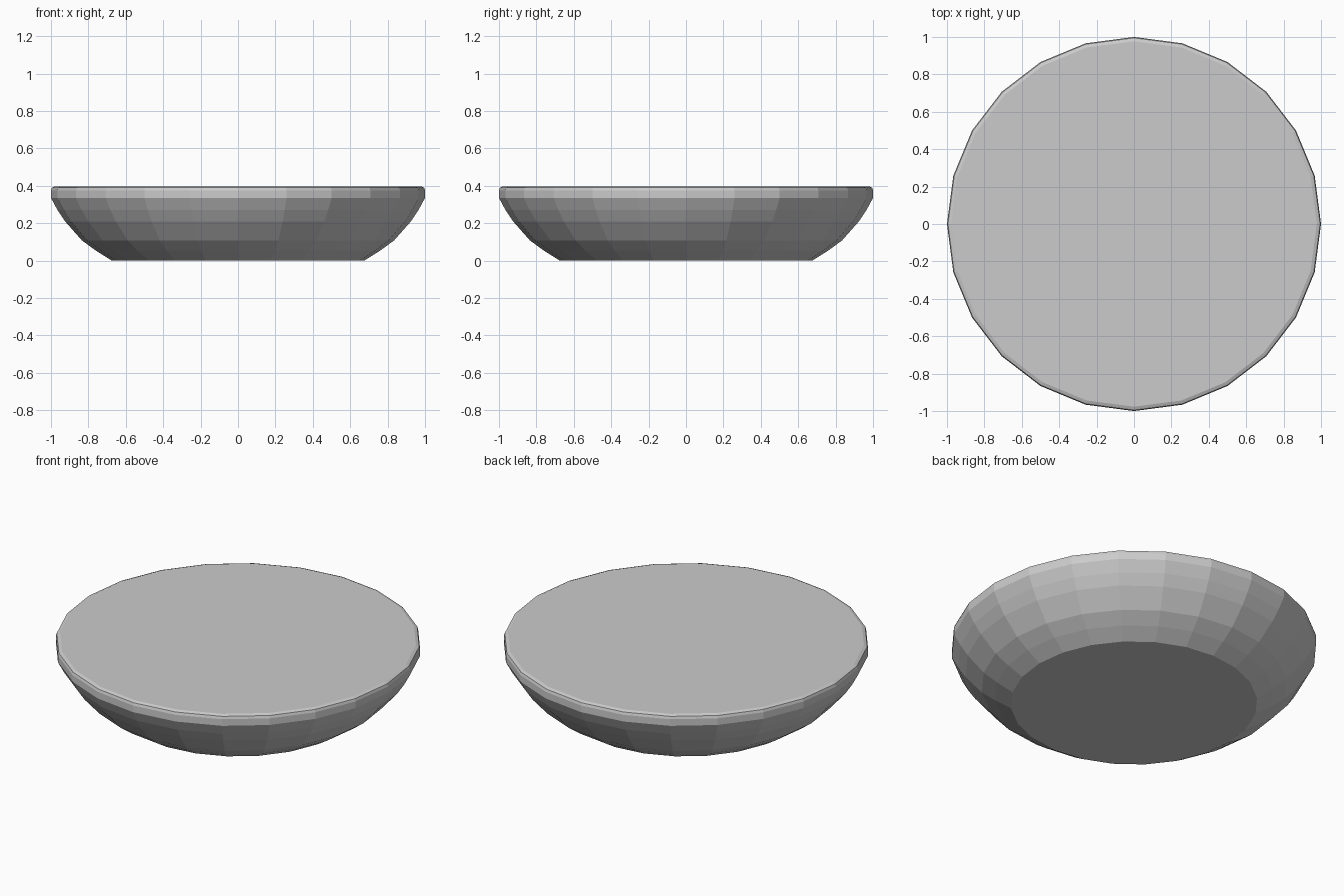
import bpy, bmesh, math

if "Cube" in bpy.data.objects:
    bpy.data.objects.remove(bpy.data.objects["Cube"])

SIDES = 24
# radius, height from the flat base up to the softened rim
PROFILE = [(0.675, 0.0), (0.76, 0.053), (0.835, 0.108), (0.925, 0.21), (0.965, 0.27),
           (1.0, 0.335), (1.0, 0.375), (0.995, 0.39), (0.977, 0.397)]

# Solid shallow dish: faceted lathe with a flat top and bottom
bm = bmesh.new()
rings = []
for r, z in PROFILE:
    rings.append([bm.verts.new((r * math.cos(2 * math.pi * i / SIDES),
                                r * math.sin(2 * math.pi * i / SIDES), z))
                  for i in range(SIDES)])
for low, high in zip(rings, rings[1:]):
    for i in range(SIDES):
        j = (i + 1) % SIDES
        bm.faces.new((low[i], low[j], high[j], high[i]))
bm.faces.new(rings[0][::-1])
bm.faces.new(rings[-1])
bmesh.ops.recalc_face_normals(bm, faces=bm.faces)

mesh = bpy.data.meshes.new("shallow_dish")
bm.to_mesh(mesh)
bm.free()
dish = bpy.data.objects.new("shallow_dish", mesh)
bpy.context.collection.objects.link(dish)
